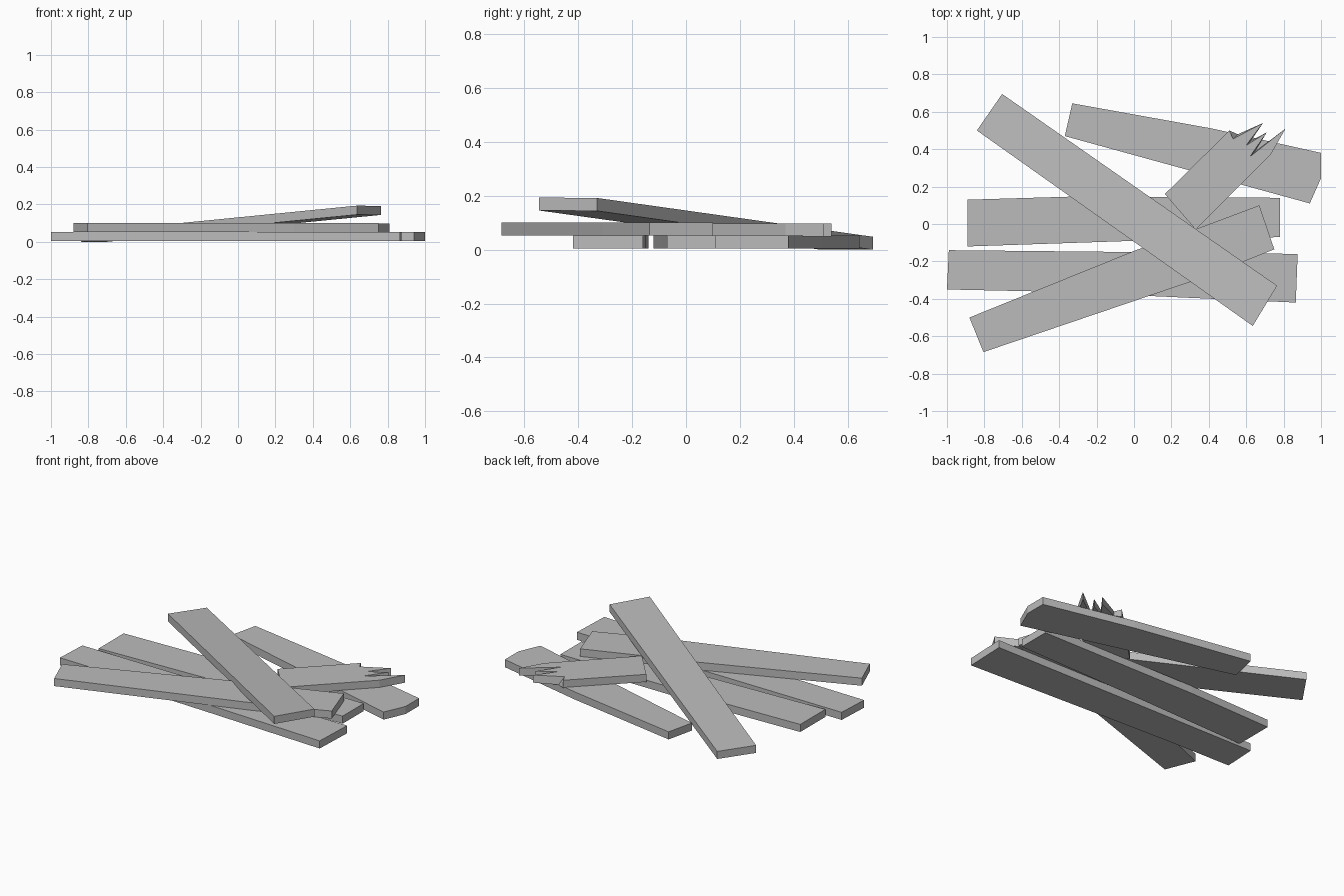
import bpy
import bmesh
from mathutils import Vector

cube = bpy.data.objects.get("Cube")
if cube:
    bpy.data.objects.remove(cube, do_unlink=True)

# One weathered grey for all boards
grey = bpy.data.materials.new("plank_grey")
grey.use_nodes = True
colour = (0.5, 0.5, 0.5, 1)
grey.diffuse_color = colour
grey.node_tree.nodes["Principled BSDF"].inputs["Base Color"].default_value = colour

THICK = 0.048


def plank(name, outline, height, notches=()):
    """Board from a top outline; height(x, y) gives the underside level.
    Notch points are shallower on the underside, as in broken wood."""
    bm = bmesh.new()
    top, bottom = [], []
    for i, (x, y) in enumerate(outline):
        z = height(x, y)
        top.append(bm.verts.new((x, y, z + THICK)))
        shift = 0.025 if i in notches else 0
        bottom.append(bm.verts.new((x + shift, y + shift, z)))
    bm.faces.new(top)
    bm.faces.new(bottom[::-1])
    n = len(top)
    for i in range(n):
        j = (i + 1) % n
        bm.faces.new((top[i], bottom[i], bottom[j], top[j]))
    bmesh.ops.recalc_face_normals(bm, faces=bm.faces)
    mesh = bpy.data.meshes.new(name)
    bm.to_mesh(mesh)
    bm.free()
    mesh.materials.append(grey)
    obj = bpy.data.objects.new(name, mesh)
    bpy.context.collection.objects.link(obj)
    return obj


def level(z):
    return lambda x, y: z


def ramp(x, y):
    # Leaning board: rises along its length from the back to the front
    start, end = Vector((-0.77, 0.6)), Vector((0.70, -0.44))
    along = end - start
    return 0.145 * max(0, (Vector((x, y)) - start).dot(along) / along.length_squared)


# Bottom layer
plank("back_plank", [(-0.37, 0.47), (0.94, 0.11), (1, 0.245), (1, 0.38),
                     (0.42, 0.51), (-0.33, 0.645)], level(0.004))
plank("middle_plank", [(-0.89, -0.12), (0, -0.09), (0.78, -0.07), (0.78, 0.14),
                       (-0.31, 0.147), (-0.89, 0.13)], level(0.004))
plank("front_plank", [(-1, -0.35), (-0.53, -0.36), (0.085, -0.385), (0.865, -0.42),
                      (0.875, -0.16), (0, -0.15), (-0.99, -0.14)], level(0.004))

# Second layer
plank("crossing_plank", [(-0.805, -0.685), (0.3, -0.31), (0.59, -0.2), (0.75, -0.135),
                         (0.67, 0.1), (0.35, -0.02), (0.01, -0.14), (-0.88, -0.5)],
      level(0.053))

# Short board with a splintered end
plank("broken_plank", [(0.165, 0.16), (0.33, -0.03), (0.73, 0.37), (0.81, 0.51),
                       (0.62, 0.36), (0.71, 0.49), (0.6, 0.42), (0.69, 0.54),
                       (0.53, 0.455), (0.51, 0.5)], level(0.05), notches=(4, 6, 8))

# Board leaning across the pile
plank("leaning_plank", [(-0.84, 0.5), (0.635, -0.545), (0.765, -0.33), (-0.705, 0.695)],
      ramp)
